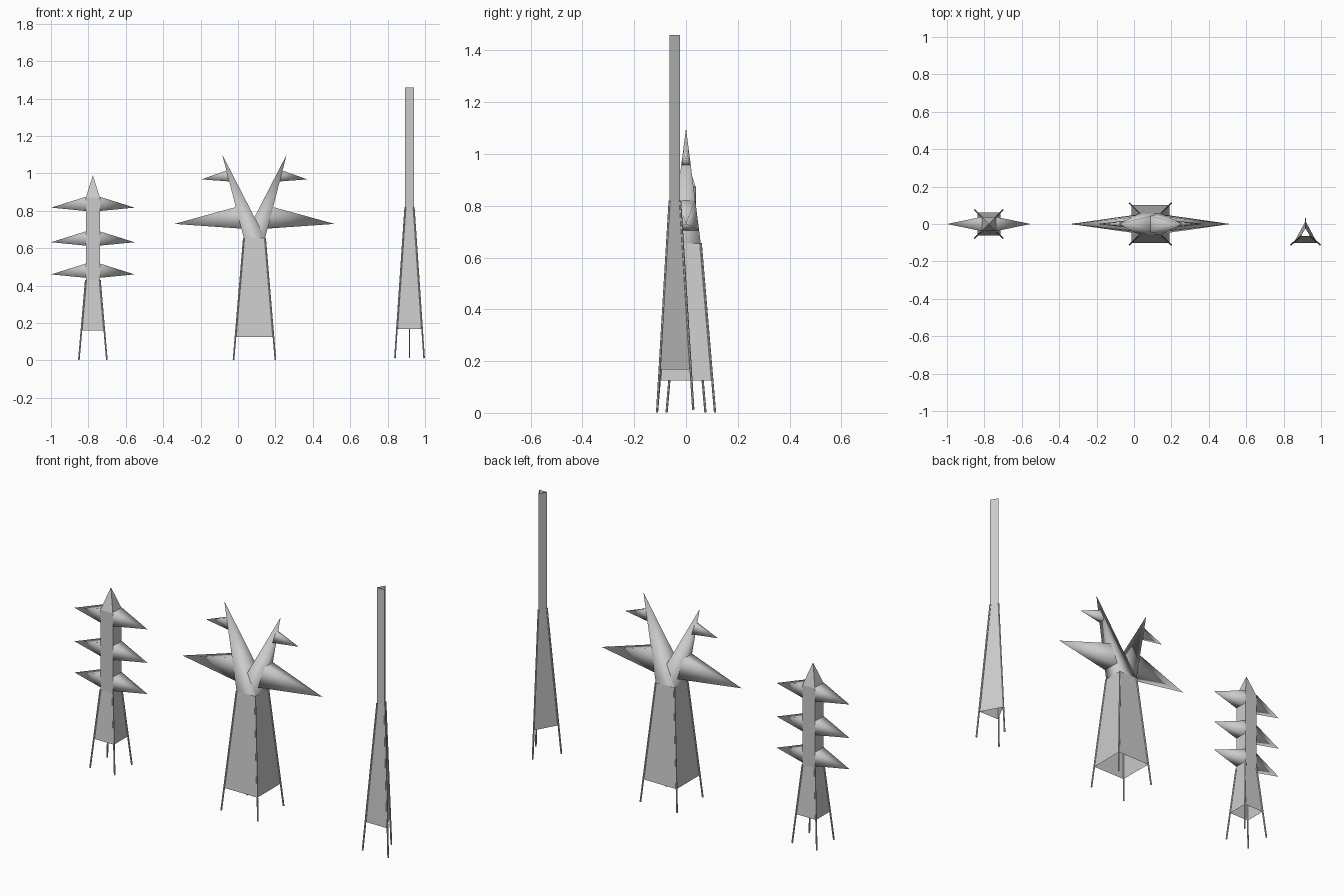
import bpy, math
from mathutils import Vector

if "Cube" in bpy.data.objects:
    bpy.data.objects.remove(bpy.data.objects["Cube"])


def mesh_object(name, verts, faces, smooth=False):
    me = bpy.data.meshes.new(name)
    me.from_pydata([tuple(v) for v in verts], [], faces)
    me.update()
    if smooth:
        me.polygons.foreach_set("use_smooth", [True] * len(me.polygons))
    ob = bpy.data.objects.new(name, me)
    bpy.context.collection.objects.link(ob)
    return ob


def square(cx, half, z):
    return [(cx + sx * half, sy * half, z)
            for sx, sy in ((-1, -1), (1, -1), (1, 1), (-1, 1))]


def shell(name, rings, tip=None):
    """Open tube through matching rings, optionally closed to a point."""
    n = len(rings[0])
    verts = [v for r in rings for v in r]
    faces = [(k * n + i, k * n + (i + 1) % n, (k + 1) * n + (i + 1) % n, (k + 1) * n + i)
             for k in range(len(rings) - 1) for i in range(n)]
    if tip:
        base = (len(rings) - 1) * n
        faces += [(base + i, base + (i + 1) % n, len(verts)) for i in range(n)]
        verts.append(tip)
    return mesh_object(name, verts, faces)


def spike(name, base, tip):
    """Four-sided open pyramid."""
    return mesh_object(name, list(base) + [tip],
                       [(i, (i + 1) % 4, 4) for i in range(4)], True)


def arm(name, side, cx, bottom, top, tip_x, tip_z):
    """Cross arm; bottom and top are (x offset, y half depth, z)."""
    (bx, by, bz), (tx, ty, tz) = bottom, top
    base = [(cx + side * bx, -by * side, bz), (cx + side * bx, by * side, bz),
            (cx + side * tx, ty * side, tz), (cx + side * tx, -ty * side, tz)]
    spike(name, base, (cx + side * tip_x, 0, tip_z))


def leg(name, foot, head, r=0.0045):
    a, b = Vector(foot), Vector(head)
    d = b - a
    bpy.ops.mesh.primitive_cylinder_add(vertices=6, radius=r, depth=d.length,
                                        location=(a + b) / 2)
    ob = bpy.context.object
    ob.name = name
    ob.rotation_euler = d.to_track_quat('Z', 'Y').to_euler()


# Small pylon: tapered tower, pointed cap, three pairs of arms
ax = -0.776
shell("small_tower", [square(ax, 0.061, 0.16), square(ax, 0.038, 0.43),
                      square(ax, 0.038, 0.87)], (ax, 0, 0.99))
for f, h in zip(square(ax, 0.075, 0.002), square(ax, 0.038, 0.43)):
    leg("small_leg", f, h)
for z in (0.817, 0.632, 0.46):
    for s in (-1, 1):
        arm("small_arm", s, ax, (0.038, 0.038, z - 0.018), (0.038, 0.038, z + 0.058),
            0.223, z)

# Large pylon: tapered tower splitting into two crossing horns
bx, waist_z, waist, tip_x, tip_z = 0.088, 0.655, 0.057, 0.172, 1.10
shell("large_tower", [square(bx, 0.101, 0.125), square(bx, waist, waist_z)])
for f, h in zip(square(bx, 0.112, 0.002), square(bx, waist, waist_z)):
    leg("large_leg", f, h)


def horn_edge(z):
    t = (z - waist_z) / (tip_z - waist_z)
    return (waist + (tip_x - waist) * t, waist * (1 - t), z)


for s in (-1, 1):
    spike("horn", square(bx, waist, waist_z), (bx + s * tip_x, 0, tip_z))
    arm("large_lower_arm", s, bx, horn_edge(0.705), horn_edge(0.82), 0.428, 0.73)
    arm("large_upper_arm", s, bx, horn_edge(0.957), horn_edge(1.015), 0.283, 0.968)

# Tall mast: three-sided tapered base with a straight open column
cx = 0.917


def triangle(half, y0, y1, z):
    return [(cx - half, y0, z), (cx + half, y0, z), (cx, y1, z)]


neck = triangle(0.023, -0.063, -0.023, 0.82)
shell("mast", [triangle(0.063, -0.101, 0.015, 0.168), neck,
               triangle(0.023, -0.063, -0.023, 1.46)])
for f, h in zip(triangle(0.078, -0.111, 0.028, 0.012), neck):
    leg("mast_leg", f, h)
